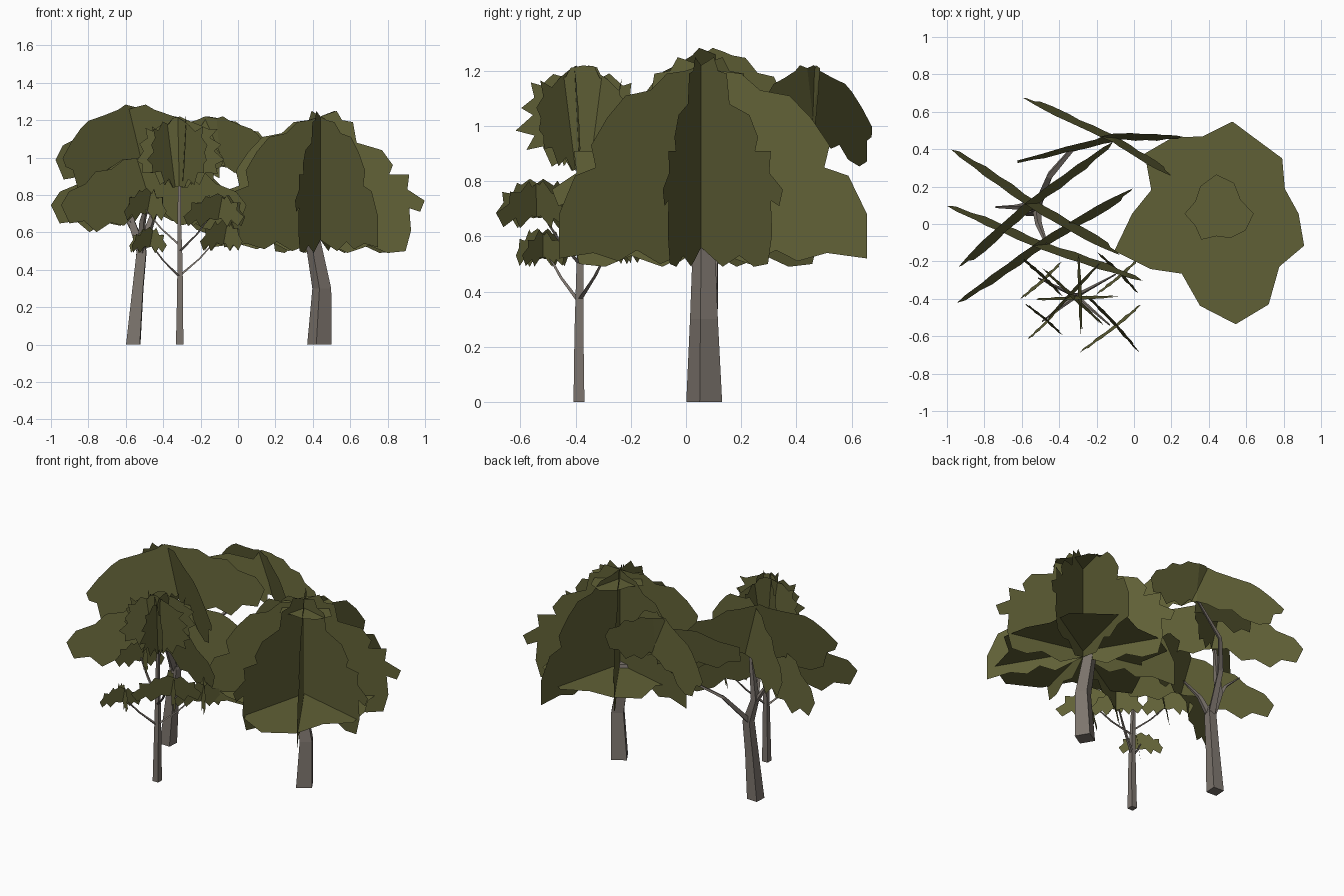
import bpy, random
from math import sin, cos, radians, tau
from mathutils import Vector

random.seed(4)


def material(name, rgb):
    m = bpy.data.materials.new(name)
    m.diffuse_color = (*rgb, 1)
    return m


BARK = material("bark", (0.205, 0.178, 0.155))
LEAF = material("leaf", (0.118, 0.118, 0.037))


def build(name, verts, faces, mat):
    me = bpy.data.meshes.new(name)
    me.from_pydata(verts, [], faces)
    me.materials.append(mat)
    ob = bpy.data.objects.new(name, me)
    bpy.context.collection.objects.link(ob)
    return ob


# Square-section tapering limb through (x, y, z, radius) stations
def limb(name, path, turn=-14):
    verts, faces = [], []
    for x, y, z, r in path:
        for k in range(4):
            a = radians(turn) + k * tau / 4
            verts.append((x + r * cos(a), y + r * sin(a), z))
    for i in range(len(path) - 1):
        for k in range(4):
            a, b = i * 4 + k, i * 4 + (k + 1) % 4
            faces.append((a, b, b + 4, a + 4))
    n = len(verts)
    faces += [(3, 2, 1, 0), (n - 4, n - 3, n - 2, n - 1)]
    return build(name, verts, faces, BARK)


# Crossed leaf cards: every card has two halves meeting on the axis.
# Profiles are (outward, up) outlines; size = (radius, other radius, height),
# bend turns the second half away from the first.
def cards(name, centre, angles, halves, size, tilt=0, jitter=0.0, bend=0):
    c = Vector(centre)
    h = size[2]
    verts, faces = [], []
    for i, ang in enumerate(angles):
        t = radians(tilt) * (1 if i % 2 else -1)
        lean = Vector((-sin(radians(ang)), cos(radians(ang)), 0)) * sin(t)
        for side in range(2):
            a = radians(ang + (180 + bend) * side)
            out = Vector((cos(a), sin(a), 0))
            start = len(verts)
            for u, v in halves[(2 * i + side) % len(halves)]:
                j = jitter if u > 0 else 0
                u *= size[side] * (1 + random.uniform(-j, j))
                w = v * h * (1 + random.uniform(-j, j) * 0.5)
                verts.append(c + out * u + lean * (w + h * 0.5) + Vector((0, 0, w * cos(t))))
            faces.append(tuple(range(start, len(verts))))
    return build(name, verts, faces, LEAF)


# Flat ragged leaf layer
def leaf_layer(name, centre, radii):
    n = len(radii)
    verts = [Vector(centre) + Vector((r * cos(k * tau / n), r * sin(k * tau / n), 0))
             for k, r in enumerate(radii)]
    return build(name, verts, [tuple(range(n))], LEAF)


# ---- Large round tree
limb("round_tree_trunk", [(.435, .066, 0, .067), (.448, .065, .3, .052),
                          (.40, .065, .56, .042), (.405, .062, .62, .035)])
JAGGED = [(0, 1.22), (.09, 1.25), (.12, 1.20), (.18, 1.19), (.20, 1.08), (.34, 1.04),
          (.40, .96), (.38, .91), (.49, .91), (.48, .83), (.575, .77), (.55, .71),
          (.49, .73), (.50, .61), (.47, .50), (.37, .49), (.27, .53), (.15, .49),
          (0, .56)]
DOME = [(0, 1.22), (.07, 1.20), (.15, 1.19), (.22, 1.13), (.33, 1.11), (.41, 1.03),
        (.48, .93), (.46, .85), (.55, .82), (.62, .68), (.62, .52), (.47, .54),
        (.36, .51), (.28, .55), (.18, .50), (0, .56)]
cards("round_tree_leaf_cards", (.44, .055, 0), (-14, 31, 76, 121),
      (JAGGED, DOME, JAGGED, DOME, DOME, JAGGED, JAGGED, DOME), (1, .97, 1))
leaf_layer("round_tree_lower_leaves", (.44, .055, .6),
           [.44, .39, .46, .45, .50, .42, .47, .50, .37, .45, .58, .46, .37, .50,
            .60, .56, .44, .50])
leaf_layer("round_tree_crown_leaves", (.44, .055, 1.16),
           [.20, .15, .19, .21, .17, .13, .17, .13, .16, .12, .15, .18])

# ---- Tall forked tree with three canopies
limb("forked_tree_trunk", [(-.56, .08, 0, .052), (-.535, .085, .3, .04),
                           (-.515, .09, .5, .036), (-.57, .1, .66, .026),
                           (-.54, .1, .95, .012)], 42)
limb("forked_tree_back_branch", [(-.52, .09, .5, .028), (-.45, .26, .7, .02),
                                 (-.33, .4, .82, .014), (-.1, .46, .98, .008)], 20)
limb("forked_tree_front_branch", [(-.52, .09, .48, .026), (-.51, 0, .66, .018),
                                  (-.47, -.1, .8, .008)], 20)
limb("forked_tree_left_branch", [(-.56, .1, .62, .02), (-.63, .09, .74, .014),
                                 (-.74, .09, .84, .005)], 20)
CANOPY = [(0, 0), (.12, .03), (.22, -.03), (.42, -.10), (.62, -.16), (.72, -.24),
          (.86, -.40), (1.0, -.60), (.97, -.70), (.88, -.74), (.84, -.95), (.70, -1.0),
          (.52, -.93), (.40, -.78), (.25, -.82), (.12, -.74), (0, -.72)]
CANOPY2 = [(0, 0), (.10, -.03), (.25, -.05), (.40, -.17), (.58, -.20), (.70, -.35),
           (.90, -.45), (1.0, -.62), (.92, -.85), (.75, -.82), (.62, -.96), (.45, -.84),
           (.30, -.88), (.14, -.70), (0, -.72)]
LEVEL = [(0, 0), (.12, .03), (.2, -.15), (.5, -.12), (.75, -.25), (1, -.3), (1, -.58),
         (.85, -.62), (.72, -.78), (.5, -.72), (.3, -.85), (.12, -.8), (0, -.9)]
MIX = (CANOPY, CANOPY2, CANOPY2, CANOPY)
cards("top_canopy", (-.53, .11, 1.27), (-32, 39), MIX, (.53, .53, .46), 8)
cards("front_canopy", (-.48, -.11, 1.01), (-21, 33), MIX[1:], (.56, .56, .43), 8)
cards("back_canopy", (-.1, .46, 1.21), (-35, 2), (CANOPY, CANOPY, CANOPY2, LEVEL),
      (.36, .54, .36), 8, 0, 12)

# ---- Small slender tree with a crown and side tufts
limb("slender_tree_trunk", [(-.312, -.388, 0, .028), (-.31, -.388, .25, .023),
                            (-.31, -.385, .45, .019), (-.315, -.38, .7, .013),
                            (-.31, -.375, 1.0, .006)], 45)
CROWN = [(0, 1), (.18, .96), (.28, .89), (.45, .90), (.62, .80), (.80, .86), (.75, .72),
         (.95, .62), (.85, .52), (1, .40), (.82, .34), (.85, .22), (.60, .24), (.48, .06),
         (.3, .14), (.18, .02), (0, .05)]
cards("slender_tree_crown", (-.31, -.375, .83), (2, 47, 92, 137), (CROWN,),
      (.23, .23, .39), 3, .08)
TUFT = [(0, 1), (.25, .85), (.35, .95), (.55, .7), (.78, .72), (.8, .5), (1, .3),
        (.85, .02), (.6, .2), (.45, 0), (.2, .25), (0, .2)]
tufts = [(-.49, -.52, .49, .13, .14, 45), (-.13, -.54, .63, .21, .18, 38),
         (-.1, -.27, .50, .15, .17, 40), (-.51, -.29, .66, .15, .18, 42)]
for i, (x, y, z, r, h, a) in enumerate(tufts):
    cards(f"side_tuft_{i + 1}", (x, y, z), (a, a - 85), (TUFT,), (r, r, h), 7, .07)
    s = z - .13
    limb(f"side_branch_{i + 1}", [(-.31, -.385, s, .012),
                                  ((x - .31) / 2, (y - .385) / 2, s + .09, .008),
                                  (x, y, z + .08, .004)], 45)
